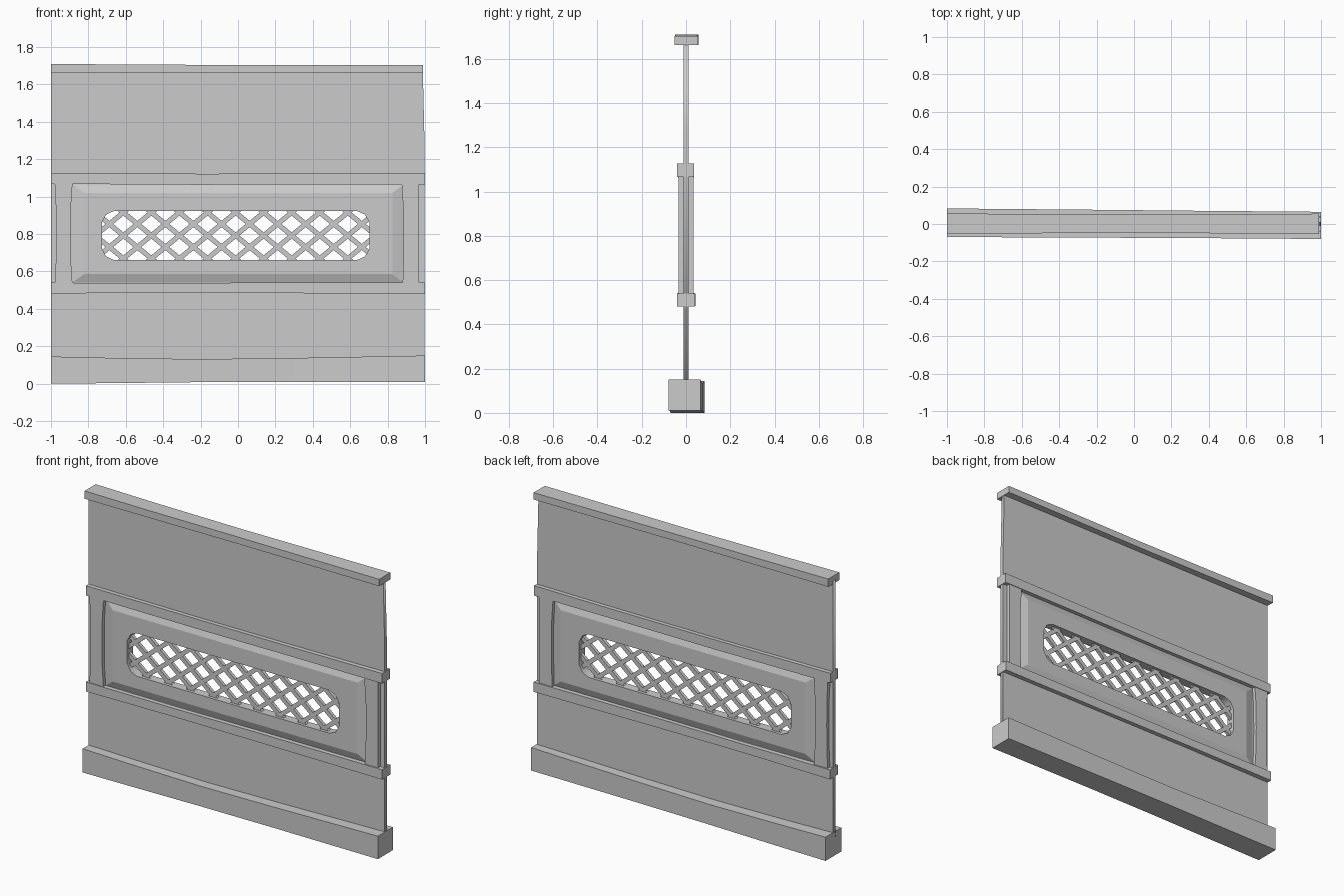
import bpy, bmesh, math
from mathutils import Matrix, Vector

if "Cube" in bpy.data.objects:
    bpy.data.objects.remove(bpy.data.objects["Cube"])


def make(name, bm):
    bmesh.ops.recalc_face_normals(bm, faces=bm.faces)
    me = bpy.data.meshes.new(name)
    bm.to_mesh(me)
    bm.free()
    ob = bpy.data.objects.new(name, me)
    bpy.context.collection.objects.link(ob)
    return ob


def loft(name, rings):
    """Closed solid through rings of points of equal size."""
    bm = bmesh.new()
    vs = [[bm.verts.new(p) for p in r] for r in rings]
    n = len(vs[0])
    for a, b in zip(vs, vs[1:]):
        for i in range(n):
            bm.faces.new((a[i], a[(i + 1) % n], b[(i + 1) % n], b[i]))
    bm.faces.new(vs[0])
    bm.faces.new(vs[-1])
    return make(name, bm)


def rail(name, stations):
    """Slightly warped beam along x: stations of x, y0, y1, z0, z1."""
    loft(name, [[(x, a, c), (x, b, c), (x, b, d), (x, a, d)]
                for x, a, b, c, d in stations])


def post(name, stations, hy):
    """Upright beam: stations of z, x0, x1."""
    loft(name, [[(a, -hy, z), (b, -hy, z), (b, hy, z), (a, hy, z)]
                for z, a, b in stations])


def slab(name, outlines, hy):
    """Plate standing in the xz plane, first outline solid, others holes."""
    cu = bpy.data.curves.new(name, 'CURVE')
    cu.dimensions = '2D'
    cu.fill_mode = 'BOTH'
    cu.extrude = hy
    for pts in outlines:
        sp = cu.splines.new('POLY')
        sp.points.add(len(pts) - 1)
        for p, (x, z) in zip(sp.points, pts):
            p.co = (x, z, 0, 1)
        sp.use_cyclic_u = True
    ob = bpy.data.objects.new(name, cu)
    ob.rotation_euler = (math.pi / 2, 0, 0)
    bpy.context.collection.objects.link(ob)


def rect(x, z0, z1):
    return [(-x, z0), (x, z0), (x, z1), (-x, z1)]


# Window outline with clipped corners
CX, CZ = -0.013, 0.792
corner = [(0.715, 0.07), (0.692, 0.112), (0.65, 0.131)]
hole = [(CX + x, CZ + z) for x, z in corner]
hole += [(CX - x, CZ + z) for x, z in reversed(corner)]
hole += [(CX - x, CZ - z) for x, z in corner]
hole += [(CX + x, CZ - z) for x, z in reversed(corner)]

# Thin wall sheet and raised central panel
slab("wall_sheet", [[(-1, 0.1), (0.997, 0.1), (0.997, 1.3), (0.988, 1.68), (-1, 1.68)], hole], 0.011)
slab("raised_panel", [rect(0.825, 0.585, 1.02), hole], 0.028)

# Sloping border around the raised panel, front and back
bm = bmesh.new()
for s in (-1, 1):
    outer = [bm.verts.new((x, s * 0.011, z)) for x, z in rect(0.885, 0.54, 1.065)]
    inner = [bm.verts.new((x, s * 0.028, z)) for x, z in rect(0.825, 0.585, 1.02)]
    for i in range(4):
        j = (i + 1) % 4
        f = bm.faces.new((outer[i], outer[j], inner[j], inner[i]))
make("panel_border", bm)

# Horizontal rails
rail("base_plinth", [(-1, -0.07, 0.083, 0, 0.145), (-0.65, -0.071, 0.08, 0.003, 0.137),
                     (-0.2, -0.073, 0.076, 0.008, 0.131), (0.3, -0.075, 0.071, 0.01, 0.137),
                     (1, -0.08, 0.065, 0.01, 0.15)])
rail("lower_rail", [(-1, -0.038, 0.042, 0.482, 0.54), (-0.4, -0.038, 0.038, 0.486, 0.537),
                    (0.2, -0.039, 0.037, 0.484, 0.541), (1, -0.04, 0.04, 0.48, 0.54)])
rail("middle_rail", [(-1, -0.038, 0.037, 1.068, 1.127), (-0.2, -0.036, 0.035, 1.063, 1.122),
                     (0.4, -0.038, 0.036, 1.066, 1.123), (1, -0.04, 0.037, 1.066, 1.127)])
rail("top_rail", [(-1, -0.05, 0.057, 1.662, 1.71), (-0.6, -0.05, 0.053, 1.662, 1.706),
                  (0.0, -0.047, 0.05, 1.662, 1.704), (0.99, -0.053, 0.055, 1.662, 1.704)])

# Bowed side posts
post("left_post", [(0.53, -0.98, -0.885), (0.65, -0.974, -0.893), (0.8, -0.973, -0.895),
                   (0.95, -0.974, -0.893), (1.07, -0.98, -0.885)], 0.033)
post("right_post", [(0.53, 0.88, 0.968), (0.7, 0.886, 0.968), (0.9, 0.886, 0.968),
                    (1.07, 0.875, 0.968)], 0.033)

# Diagonal lattice bars, ends buried in the panel
bm = bmesh.new()
STEP, RISE = 0.15, 0.123
for s in (-1, 1):
    for k in range(-6, 7):
        x0 = CX + k * STEP
        reach = 0.142 / RISE * STEP
        xa, xb = max(x0 - reach, CX - 0.725), min(x0 + reach, CX + 0.725)
        if xb - xa < 0.03:
            continue
        a, b = [Vector((x, 0, CZ + s * (x - x0) * RISE / STEP)) for x in (xa, xb)]
        ang = -math.atan2(b.z - a.z, b.x - a.x)
        m = (Matrix.Translation((a + b) / 2) @ Matrix.Rotation(ang, 4, 'Y')
             @ Matrix.Diagonal(((b - a).length, 0.02, 0.026, 1)))
        bmesh.ops.create_cube(bm, size=1, matrix=m)
make("lattice_bars", bm)
